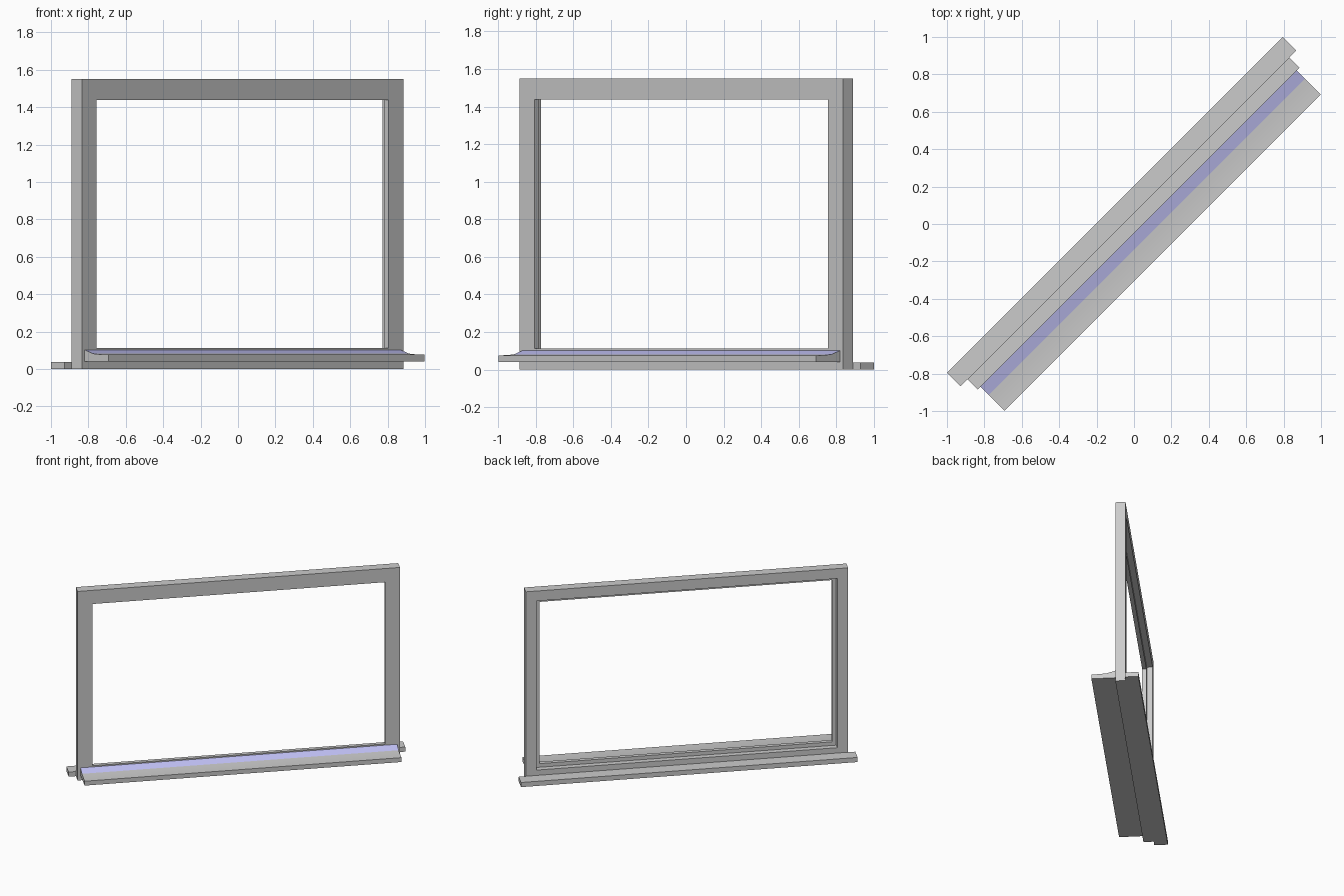
import bpy, bmesh, math
from mathutils import Matrix

if "Cube" in bpy.data.objects:
    bpy.data.objects.remove(bpy.data.objects["Cube"])

# Everything is modelled along local x, then turned 45 degrees
TURN = Matrix.Rotation(math.radians(45), 4, 'Z')


def skin(name, loops, closed):
    """Bridge matching loops of points; wrap around or cap the ends."""
    bm = bmesh.new()
    rings = [[bm.verts.new(TURN @ Matrix.Translation(p).to_translation()) for p in loop]
             for loop in loops]
    n = len(rings[0])
    for i in range(len(rings) if closed else len(rings) - 1):
        a, b = rings[i], rings[(i + 1) % len(rings)]
        for j in range(n):
            k = (j + 1) % n
            bm.faces.new((a[j], a[k], b[k], b[j]))
    if not closed:
        bm.faces.new(rings[0])
        bm.faces.new(rings[-1])
    bmesh.ops.recalc_face_normals(bm, faces=bm.faces)
    mesh = bpy.data.meshes.new(name)
    bm.to_mesh(mesh)
    bm.free()
    obj = bpy.data.objects.new(name, mesh)
    bpy.context.collection.objects.link(obj)
    return obj


def extrude(name, half, profile):
    """Extrude a (depth, height) profile along the window width."""
    return skin(name, [[(s * half, y, z) for y, z in profile] for s in (-1, 1)], False)


# Window frame: rebated section swept round four mitred corners
W, H = 1.216, 1.55
section = [(0, -.035), (.112, -.035), (.112, -.003), (.082, -.003), (.082, .042), (0, .042)]
corners = [(-1, 0), (1, 0), (1, 1), (-1, 1)]
skin("window_frame",
     [[(sx * (W - d), y, H - d if top else d) for d, y in section] for sx, top in corners], True)

# Inner sill board behind the frame
extrude("inner_sill", 1.27, [(.042, 0), (.144, 0), (.144, .038), (.042, .038)])

# Outer sill: steep strip at the frame, then a gently curved weathering
F, B = -.217, -.098
curve = [(B + (F - B) * t, .076 + .006 * (1 - t) ** 2) for t in (0, .25, .5, .75, 1)]
sill = extrude("outer_sill", 1.195, [(F, .04), (-.035, .04), (-.035, .102)] + curve)

# Coloured strip on the steep face of the outer sill
grey = bpy.data.materials.new("sill_grey")
blue = bpy.data.materials.new("strip_blue")
grey.diffuse_color = (.8, .8, .8, 1)
grey.use_nodes = True
grey.node_tree.nodes["Principled BSDF"].inputs["Base Color"].default_value = grey.diffuse_color
blue.diffuse_color = (.55, .55, .95, 1)
blue.use_nodes = True
blue.node_tree.nodes["Principled BSDF"].inputs["Base Color"].default_value = blue.diffuse_color
sill.data.materials.append(grey)
sill.data.materials.append(blue)
for f in sill.data.polygons:
    ys = f.center.y - f.center.x
    if f.normal.z > .5 and ys / math.sqrt(2) > B:
        f.material_index = 1

# Smooth the curved weathering, keep real edges sharp
bpy.context.view_layer.objects.active = sill
sill.select_set(True)
bpy.ops.object.shade_smooth_by_angle(angle=math.radians(10))
